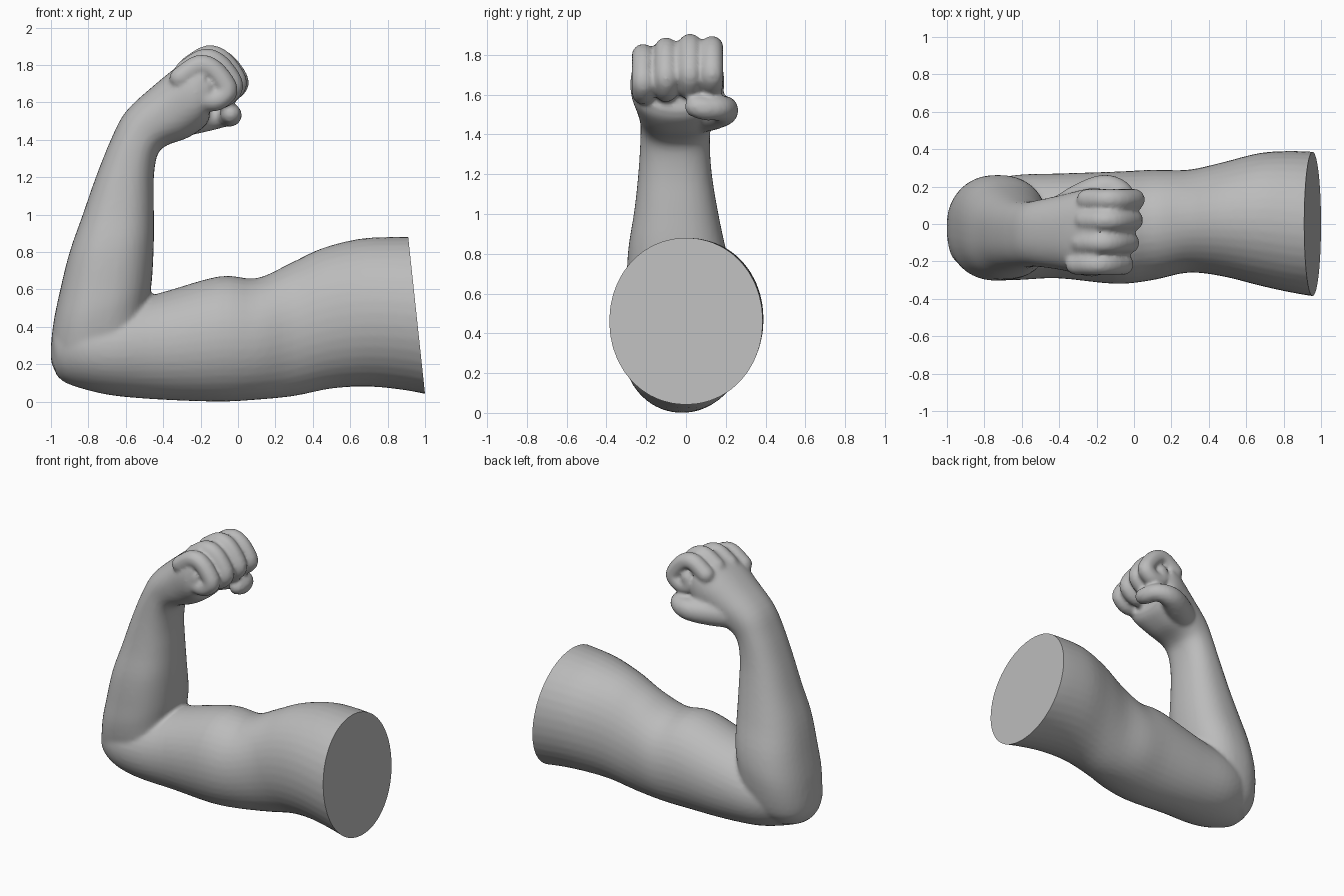
import bpy
import bmesh
import math
from mathutils import Vector

cube = bpy.data.objects.get("Cube")
if cube:
    bpy.data.objects.remove(cube, do_unlink=True)


def spline(points, steps):
    """Catmull-Rom interpolation through points of any dimension."""
    pts = [Vector(p) for p in points]
    pts = [pts[0] * 2 - pts[1]] + pts + [pts[-1] * 2 - pts[-2]]
    result = []
    for a, b, c, d in zip(pts, pts[1:], pts[2:], pts[3:]):
        for i in range(steps):
            t = i / steps
            result.append(b + (c - a) * (t / 2)
                          + (a * 2 - b * 5 + c * 4 - d) * (t * t / 2)
                          + (b * 3 - a - c * 3 + d) * (t ** 3 / 2))
    return result + [pts[-2]]


def squash(value, power):
    return math.copysign(abs(value) ** (2 / power), value)


def skin_rings(bm, ovals, sides, power=2):
    """Join ovals, each given as centre and two half axes, into a closed tube."""
    rings = []
    for centre, across, sideways in ovals:
        ring = []
        for k in range(sides):
            angle = math.tau * k / sides
            ring.append(bm.verts.new(centre + across * squash(math.cos(angle), power)
                                     + sideways * squash(math.sin(angle), power)))
        rings.append(ring)
    faces = [bm.faces.new(rings[0]), bm.faces.new(rings[-1])]
    for lower, upper in zip(rings, rings[1:]):
        for k in range(sides):
            n = (k + 1) % sides
            faces.append(bm.faces.new((lower[k], lower[n], upper[n], upper[k])))
    bmesh.ops.recalc_face_normals(bm, faces=faces)


def limb(bm, stations, power):
    """Each station: outer x, z, inner x, z, front y, back y."""
    ovals = []
    for ox, oz, ix, iz, front, back in spline(stations, 4):
        centre = Vector((ox + ix, front + back, oz + iz)) / 2
        across = Vector((ix - ox, 0, iz - oz)) / 2
        ovals.append((centre, across, Vector((0, back - front, 0)) / 2))
    skin_rings(bm, ovals, 40, power)


def digit(bm, path, reference):
    """Round-ended tube along x, y, z, radius points."""
    samples = [(Vector((x, y, z)), radius) for x, y, z, radius in spline(path, 4)]
    last = len(samples) - 1
    ovals = []
    for i, (centre, radius) in enumerate(samples):
        along = (samples[min(i + 1, last)][0] - samples[max(i - 1, 0)][0]).normalized()
        across = along.cross(reference).normalized()
        sideways = along.cross(across)
        end = -1 if i == 0 else 1 if i == last else 0
        domes = {0: [0], -1: [-80, -55, -28, 0], 1: [0, 28, 55, 80]}[end]
        for degrees in domes:
            bend = math.radians(degrees)
            size = radius * math.cos(bend)
            ovals.append((centre + along * radius * math.sin(bend),
                          across * size, sideways * size))
    skin_rings(bm, ovals, 16)


bm = bmesh.new()

# Upper arm, from the elbow to beyond the shoulder cut
limb(bm, [
    (-.97, .14, -1, .25, -.12, .04),
    (-.92, .1, -.98, .4, -.2, .12),
    (-.8, .06, -.85, .5, -.28, .21),
    (-.65, .03, -.65, .53, -.3, .26),
    (-.4, .01, -.42, .58, -.29, .27),
    (-.1, 0, -.1, .67, -.32, .28),
    (.1, .01, .1, .66, -.3, .29),
    (.3, .03, .28, .74, -.26, .29),
    (.5, .07, .45, .82, -.28, .33),
    (.7, .08, .65, .87, -.33, .38),
    (.9, .06, .82, .88, -.37, .39),
    (1.1, .02, 1, .88, -.4, .38),
], 2.05)

# Forearm, wrist and palm
limb(bm, [
    (-.95, .12, -.6, .15, -.18, .14),
    (-1, .22, -.5, .25, -.26, .22),
    (-.99, .4, -.48, .5, -.3, .26),
    (-.95, .6, -.46, .65, -.3, .25),
    (-.9, .8, -.45, .85, -.29, .2),
    (-.83, 1, -.45, 1.03, -.26, .16),
    (-.76, 1.2, -.45, 1.2, -.24, .13),
    (-.68, 1.4, -.43, 1.32, -.23, .12),
    (-.6, 1.55, -.38, 1.37, -.23, .13),
    (-.45, 1.69, -.27, 1.41, -.25, .16),
    (-.3, 1.81, -.18, 1.47, -.28, .19),
    (-.2, 1.87, -.15, 1.52, -.27, .19),
], 2.35)

# Four curled fingers: sideways place, forward shift, knuckle lift, tip lift
curl = [(-.27, 1.77), (-.17, 1.83), (-.09, 1.8), (-.02, 1.7),
        (-.04, 1.65), (-.09, 1.62), (-.15, 1.63), (-.14, 1.68)]
for y, forward, lift, tip in [(-.215, -.04, -.04, 0), (-.1, -.01, 0, 0),
                              (.02, .01, .02, .01), (.13, .02, 0, .04)]:
    path = []
    for i, (x, z) in enumerate(curl):
        blend = i / (len(curl) - 1)
        path.append((x + forward, y, z + lift * (1 - blend) + tip * blend, .058))
    digit(bm, path, Vector((0, 1, 0)))

# Thumb folded across below the fingers
digit(bm, [(-.42, .04, 1.49, .09), (-.28, .13, 1.51, .09), (-.16, .19, 1.52, .075),
           (-.07, .17, 1.53, .062), (-.04, .1, 1.53, .06), (-.04, .05, 1.54, .056)],
      Vector((0, 0, 1)))

# Fuse the parts into one smooth skin
mesh = bpy.data.meshes.new("muscular_arm")
bm.to_mesh(mesh)
bm.free()
arm = bpy.data.objects.new("muscular_arm", mesh)
bpy.context.collection.objects.link(arm)
remesh = arm.modifiers.new("fuse", "REMESH")
remesh.mode = 'VOXEL'
remesh.voxel_size = .014
soften = arm.modifiers.new("soften", "SMOOTH")
soften.factor = .5
soften.iterations = 4
graph = bpy.context.evaluated_depsgraph_get()
skin = bpy.data.meshes.new_from_object(arm.evaluated_get(graph))
arm.modifiers.clear()
arm.data = skin

# Flat slanted cut at the shoulder
bm = bmesh.new()
bm.from_mesh(skin)
bmesh.ops.bisect_plane(bm, geom=bm.verts[:] + bm.edges[:] + bm.faces[:],
                       plane_co=(1, 0, .04), plane_no=(.84, 0, .09), clear_outer=True)
bmesh.ops.edgeloop_fill(bm, edges=[e for e in bm.edges if e.is_boundary])
bm.to_mesh(skin)
bm.free()

# Plain grey clay
clay = bpy.data.materials.new("grey_clay")
clay.use_nodes = True
colour = (.5, .5, .5, 1)
clay.diffuse_color = colour
clay.node_tree.nodes["Principled BSDF"].inputs["Base Color"].default_value = colour
skin.materials.clear()
skin.materials.append(clay)

bpy.ops.object.select_all(action='DESELECT')
arm.select_set(True)
bpy.context.view_layer.objects.active = arm
bpy.ops.object.shade_smooth_by_angle(angle=math.radians(50))
